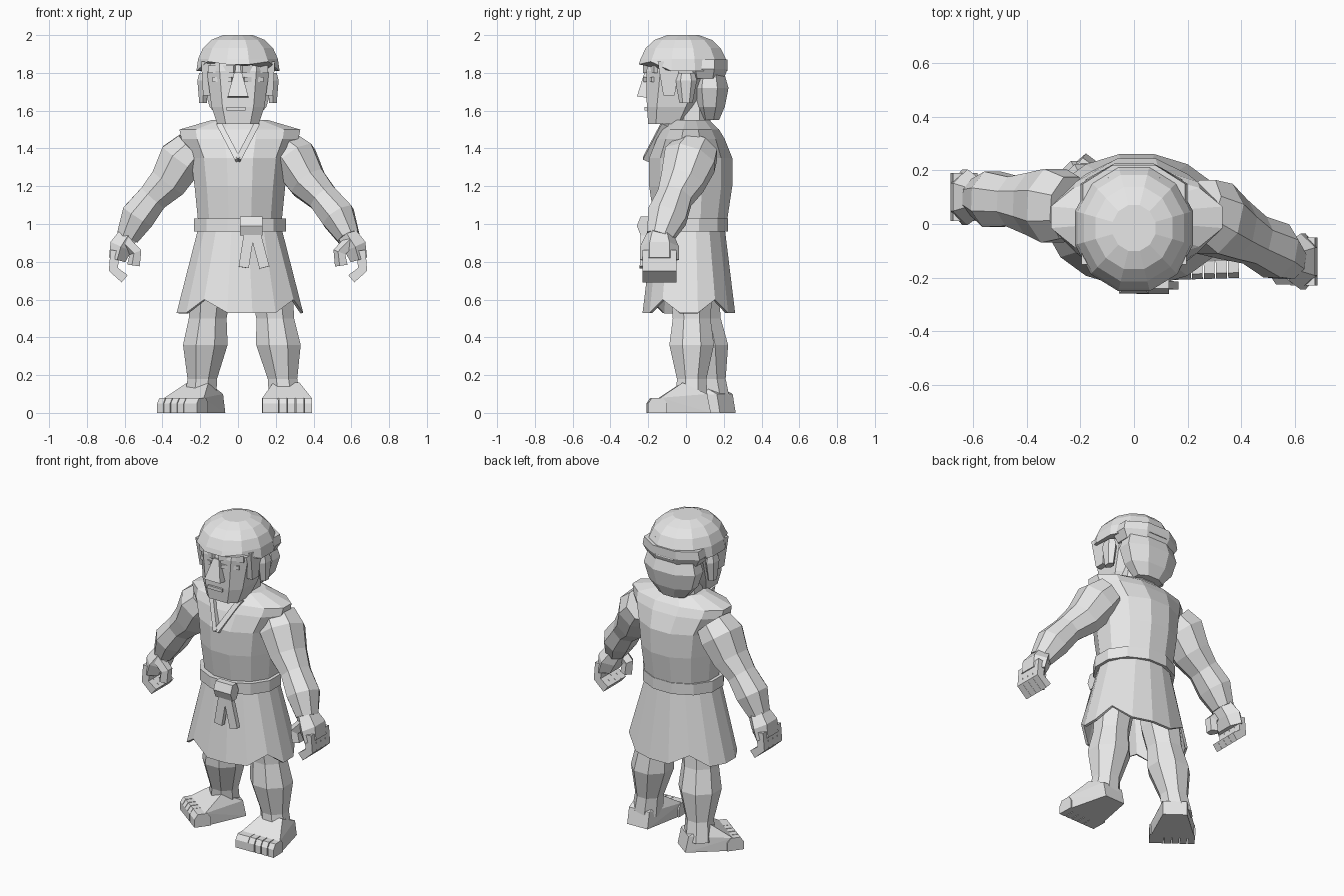
import bpy
import bmesh
import math
from mathutils import Vector

cube = bpy.data.objects.get("Cube")
if cube:
    bpy.data.objects.remove(cube, do_unlink=True)

grey = (0.8, 0.8, 0.8, 1)
clay = bpy.data.materials.new("clay_grey")
clay.use_nodes = True
clay.diffuse_color = grey
clay.node_tree.nodes["Principled BSDF"].inputs["Base Color"].default_value = grey


def finish(name, bm):
    bmesh.ops.recalc_face_normals(bm, faces=bm.faces[:])
    mesh = bpy.data.meshes.new(name)
    bm.to_mesh(mesh)
    bm.free()
    mesh.materials.append(clay)
    obj = bpy.data.objects.new(name, mesh)
    bpy.context.collection.objects.link(obj)
    return obj


def skin(name, rings, sides=8, power=1, follow=True, caps=True, tweak=None):
    """Surface over rings of (centre, half width, half depth), turned along the path if follow."""
    bm = bmesh.new()
    centres = [Vector(centre) for centre, width, depth in rings]
    last = len(rings) - 1
    flat = math.cos(math.pi / sides) ** power
    loops = []
    for i, (centre, width, depth) in enumerate(rings):
        across, back = Vector((1, 0, 0)), Vector((0, 1, 0))
        if follow:
            along = (centres[min(i + 1, last)] - centres[max(i - 1, 0)]).normalized()
            across = along.cross(back).normalized()
            back = across.cross(along)
        loop = []
        for k in range(sides):
            angle = math.tau * (k + 0.5) / sides
            c, s = [math.copysign(abs(part) ** power, part) / flat
                    for part in (math.cos(angle), math.sin(angle))]
            point = centres[i] + across * c * width + back * s * depth
            if tweak:
                tweak(point)
            loop.append(bm.verts.new(point))
        loops.append(loop)
    for low, high in zip(loops, loops[1:]):
        for k in range(sides):
            n = (k + 1) % sides
            bm.faces.new((low[k], low[n], high[n], high[k]))
    if caps:
        bm.faces.new(loops[0])
        bm.faces.new(loops[-1])
    return finish(name, bm)


def stack(name, x, y, profile, lean_x=0, lean_y=0, **options):
    """Level rings from a profile of (height, half width, half depth)."""
    base = profile[0][0]
    rings = [((x + lean_x * (z - base), y + lean_y * (z - base), z), width, depth)
             for z, width, depth in profile]
    return skin(name, rings, follow=False, **options)


def rod(name, points, width, depth, sides=4):
    return skin(name, [(point, width, depth) for point in points], sides)


# Tunic body with overhanging shoulders
stack("tunic_body", 0.01, 0.025, [
    (1, 0.22, 0.19), (1.2, 0.24, 0.22), (1.35, 0.26, 0.22), (1.45, 0.31, 0.18),
    (1.5, 0.32, 0.15), (1.55, 0.15, 0.1)], sides=12)


# Skirt with a notched hem
def notch_hem(point):
    if point.z < 0.6 and abs(abs(point.x - 0.05) - 0.235) < 0.03:
        point.z += 0.07


skirt = stack("tunic_skirt", 0.01, 0.015, [(0.53, 0.335, 0.245), (0.98, 0.22, 0.19)],
              sides=16, caps=False, tweak=notch_hem)
skirt.modifiers.new("cloth_thickness", "SOLIDIFY").thickness = 0.015

# Belt, knot and hanging ends
stack("belt", 0.01, 0.012, [(z, 0.243, 0.21) for z in (0.96, 1.03)], sides=12)
rod("belt_knot", [(x, -0.22, 0.99) for x in (0.01, 0.13)], 0.05, 0.035, sides=6)
for name, top, bottom in (("inner", 0.06, 0.03), ("outer", 0.09, 0.14)):
    rod("belt_end_" + name, [(top, -0.225, 0.96), (bottom, -0.23, 0.77)], 0.027, 0.015)

# Neck and face
stack("neck", 0, 0.03, [(1.48, 0.14, 0.13), (1.54, 0.11, 0.1), (1.68, 0.1, 0.1)])
stack("face", 0, -0.1, [(1.53, 0.11, 0.1), (1.62, 0.14, 0.13), (1.81, 0.165, 0.18),
                        (1.9, 0.165, 0.18)], lean_y=0.25, power=0.6)
skin("nose", [((0, -0.2, 1.8), 0.02, 0.02), ((0, -0.215, 1.67), 0.055, 0.045)], sides=4)
rod("mouth", [(x, -0.2, 1.61) for x in (-0.06, 0.04)], 0.01, 0.02)

# Mirrored collar and head details
for s, side in ((1, "left"), (-1, "right")):
    rod("collar_" + side, [(0, -0.21, 1.34), (s * 0.1, -0.11, 1.53)], 0.015, 0.02)
    rod("brow_" + side, [(s * 0.015, -0.21, 1.82), (s * 0.15, -0.15, 1.82)], 0.02, 0.02)
    rod("eyelid_" + side, [(s * 0.03, -0.21, 1.765), (s * 0.13, -0.17, 1.765)], 0.012, 0.015)
    stack("ear_" + side, s * 0.185, 0, [(1.64, 0.02, 0.03), (1.76, 0.03, 0.05),
                                        (1.8, 0.02, 0.04)], sides=6)
    stack("sideburn_" + side, s * 0.165, -0.09, [(1.68, 0.02, 0.03), (1.86, 0.03, 0.06)],
          sides=4)


# Domed hair with a raised fringe, and layered locks behind
def lift_fringe(point):
    if point.z < 1.82 and point.y < -0.1:
        point.z += 0.05 if abs(point.x) > 0.1 else 0.035


dome = []
for step in range(5):
    angle = step / 3
    spread = math.cos(angle) ** 0.7
    dome.append((1.81 + 0.195 * math.sin(angle), 0.22 * spread, 0.235 * spread))
stack("hair_cap", 0, -0.015, dome, sides=12, tweak=lift_fringe)
stack("hair_back_upper", 0, 0.1, [(1.77, 0.17, 0.1), (1.82, 0.2, 0.12), (1.87, 0.19, 0.12)])
stack("hair_back_lower", 0, 0.125, [(1.55, 0.09, 0.05), (1.62, 0.15, 0.08),
                                    (1.72, 0.18, 0.1), (1.79, 0.16, 0.08)])


# Arms and hands, swinging from the shoulder to the given hand depth
def arm(s, side, hand):
    path = [(0.24, 1.4, 0.1), (0.3, 1.34, 0.12), (0.37, 1.22, 0.1), (0.45, 1.14, 0.08),
            (0.53, 1.04, 0.09), (0.585, 0.93, 0.06)]
    rings = []
    for i, (x, z, radius) in enumerate(path):
        swing = i / (len(path) - 1)
        rings.append(((s * x, 0.06 + (hand - 0.06) * swing, z), radius, radius * 1.15))
    skin("arm_" + side, rings)
    skin("palm_" + side, [((s * 0.575, hand, 0.95), 0.05, 0.06),
                          ((s * 0.62, hand, 0.88), 0.06, 0.09),
                          ((s * 0.64, hand, 0.81), 0.045, 0.09)], sides=6)
    for k in range(4):
        y = hand + 0.045 * (k - 1.5)
        rod(f"finger_{k + 1}_{side}", [(s * 0.65, y, 0.86), (s * 0.66, y, 0.76),
                                       (s * 0.6, y, 0.71)], 0.025, 0.022)
    y = hand - 0.05
    rod("thumb_" + side, [(s * 0.6, y, 0.91), (s * 0.54, y, 0.85), (s * 0.55, y, 0.78)],
        0.03, 0.03, sides=5)


arm(1, "left", -0.14)
arm(-1, "right", 0.1)


# Legs that lean from ankle to hip
def leg(side, x, y, lean_x, lean_y):
    profile = [(0.06, 0.085), (0.18, 0.078), (0.36, 0.118), (0.5, 0.1), (0.64, 0.11), (0.84, 0.1)]
    stack("leg_" + side, x, y, [(z, radius, radius) for z, radius in profile], lean_x, lean_y)


leg("left", 0.25, 0.03, -0.12, 0)
leg("right", -0.2, 0.15, 0.09, -0.15)


# Feet with separate toes, turned out by an angle
def foot(s, side, x, y, turn):
    bm = bmesh.new()
    for w, d, z in ((0.07, 0.12, 0), (0.07, 0.1, 0.1), (0.07, -0.03, 0.16),
                    (0.13, -0.15, 0), (0.13, -0.15, 0.08)):
        bm.verts.new((w, d, z))
        bm.verts.new((-w, d, z))
    bmesh.ops.convex_hull(bm, input=bm.verts[:])
    parts = [finish("foot_" + side, bm)]
    for k in range(5):
        place, width = (0.045 * k - 0.07, 0.02) if k else (-0.09, 0.042)
        parts.append(stack(f"toe_{k + 1}_{side}", s * place, -0.165,
                           [(0, width, 0.05), (0.05, width, 0.05), (0.08, width, 0.03)],
                           sides=4))
    for part in parts:
        part.location = (x, y, 0)
        part.rotation_euler.z = turn


foot(1, "left", 0.255, 0.01, 0.03)
foot(-1, "right", -0.195, 0.125, -0.64)
